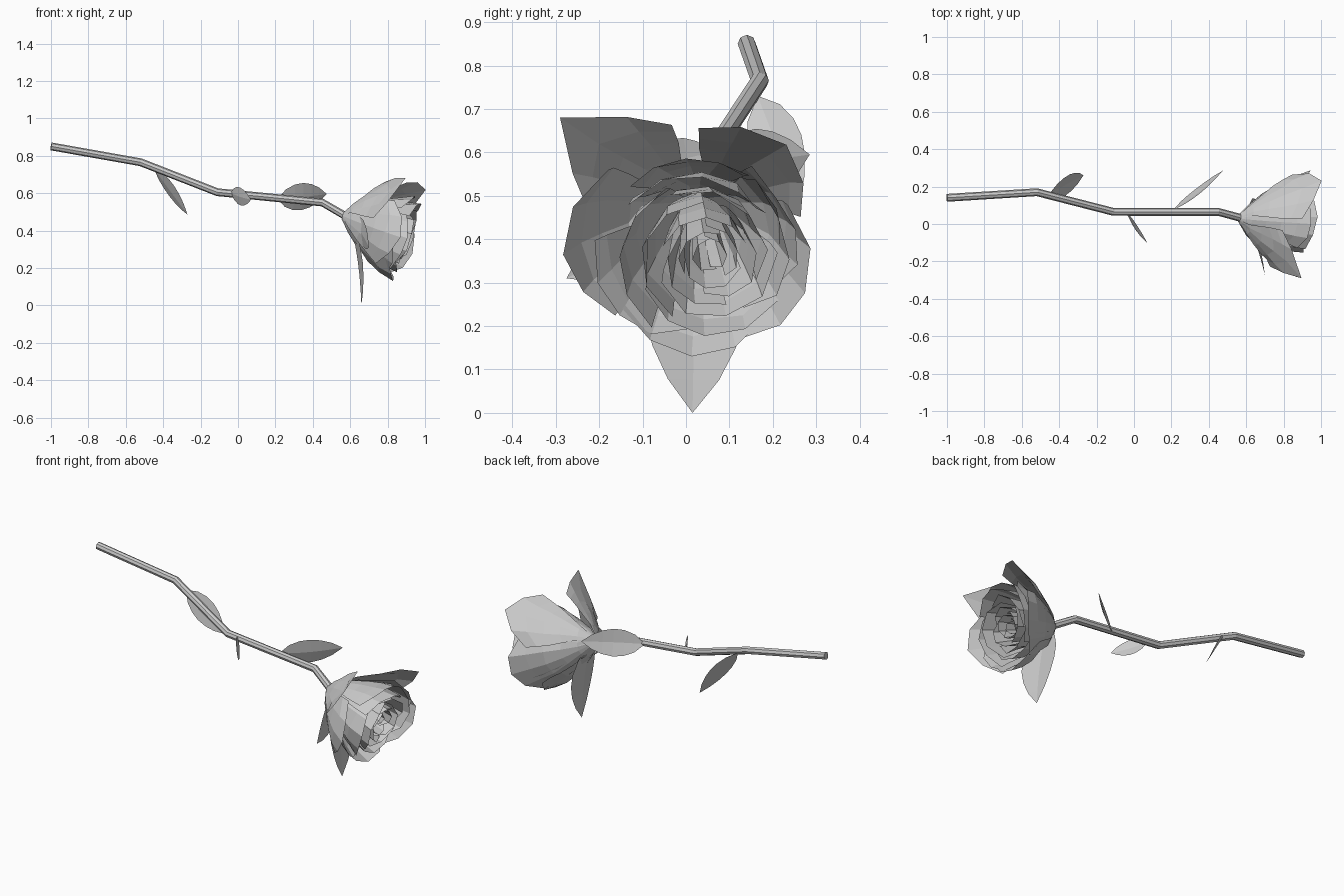
import bpy, bmesh, math, random
from mathutils import Vector

random.seed(4)
cube = bpy.data.objects.get("Cube")
if cube:
    bpy.data.objects.remove(cube, do_unlink=True)

grey = bpy.data.materials.new("plain_grey")
grey.use_nodes = True
COLOUR = (0.6, 0.6, 0.6, 1)
grey.diffuse_color = COLOUR
grey.node_tree.nodes["Principled BSDF"].inputs["Base Color"].default_value = COLOUR


def make_object(name, bm):
    mesh = bpy.data.meshes.new(name)
    bm.to_mesh(mesh)
    bm.free()
    mesh.materials.append(grey)
    obj = bpy.data.objects.new(name, mesh)
    bpy.context.collection.objects.link(obj)
    return obj


def grid_surface(name, point, cols, rows):
    """Open sheet from a function of u in -1..1 and v in 0..1."""
    bm = bmesh.new()
    verts = [[bm.verts.new(point(2 * i / cols - 1, j / rows)) for i in range(cols + 1)]
             for j in range(rows + 1)]
    for j in range(rows):
        for i in range(cols):
            bm.faces.new((verts[j][i], verts[j][i + 1], verts[j + 1][i + 1], verts[j + 1][i]))
    bmesh.ops.remove_doubles(bm, verts=bm.verts, dist=0.0005)
    return make_object(name, bm)


# Stem: a bent eight-sided tube
def tube(name, path, radius, sides=8):
    bm = bmesh.new()
    pts = [Vector(p) for p in path]
    rings = []
    for k, p in enumerate(pts):
        d = (pts[min(k + 1, len(pts) - 1)] - pts[max(k - 1, 0)]).normalized()
        side = d.cross(Vector((0, 0, 1))).normalized()
        up = side.cross(d)
        angles = [math.tau * i / sides for i in range(sides)]
        rings.append([bm.verts.new(p + radius * (side * math.cos(a) + up * math.sin(a)))
                      for a in angles])
    for a, b in zip(rings, rings[1:]):
        for i in range(sides):
            n = (i + 1) % sides
            bm.faces.new((a[i], a[n], b[n], b[i]))
    bm.faces.new(rings[0])
    bm.faces.new(rings[-1])
    bmesh.ops.recalc_face_normals(bm, faces=bm.faces)
    return make_object(name, bm)


tube("stem", [(-1, 0.14, 0.85), (-0.52, 0.17, 0.765), (-0.11, 0.065, 0.605),
              (0.45, 0.065, 0.55), (0.58, 0.03, 0.475)], 0.021)


# Leaves and sepals: pointed blades with a shallow fold and bend
def leaf(name, base, tip, normal, width, bend=0.0, peak=0.9):
    base, tip, n = Vector(base), Vector(tip), Vector(normal).normalized()
    across = (tip - base).cross(n).normalized()

    def point(u, v):
        half = width / 2 * math.sin(math.pi * v ** peak) ** 0.8 if 0 < v < 1 else 0
        lift = bend * math.sin(math.pi * v) + 0.12 * half * abs(u)
        return base.lerp(tip, v) + across * half * u + n * lift
    return grid_surface(name, point, 2, 6)


leaf("back_leaf", (-0.45, 0.165, 0.73), (-0.27, 0.26, 0.485), (0.8, -0.4, 0.45), 0.13)
leaf("upper_leaf", (0.21, 0.075, 0.57), (0.475, 0.285, 0.595), (-0.55, 0.78, 0.22), 0.15, -0.012)
leaf("small_leaf", (-0.04, 0.06, 0.6), (0.07, -0.1, 0.565), (0.83, 0.55, 0.2), 0.1, -0.008)
leaf("lower_sepal", (0.6, 0.02, 0.45), (0.66, 0.015, 0.0), (1, 0.1, 0.13), 0.24, 0.012, 0.8)
leaf("side_sepal", (0.6, 0.01, 0.46), (0.7, -0.275, 0.31), (0.9, 0.4, 0.15), 0.15, 0.01)

# Flower frame: base point, axis, and two directions across it
BASE = Vector((0.56, 0.03, 0.48))
AXIS = Vector((0.34, -0.01, -0.1)).normalized()
UP = (Vector((0, 0, 1)) - AXIS * AXIS.z).normalized()
SIDE = UP.cross(AXIS)
HEART = Vector((0, 0.035, -0.03))


def petal(name, angle, spread, reach, height, flare=0.0, drop=0.2, curve=2.2,
          wind=0.0, shift=0.0):
    """Cupped sheet around the axis; reach is its rim radius, wind spirals it inwards."""
    start = math.radians(angle)
    half = math.radians(spread)

    def point(u, v):
        a = start + half * u * min(1, 0.6 + 0.8 * v)
        w = v - drop * abs(u) ** curve * v ** 2
        s = height * w ** 1.15
        r = 0.02 + (reach - 0.02) * (0.8 * math.sin(math.pi / 2 * w) + 0.2 * w)
        r += flare * w ** 4 + wind * u * v
        wobble = 0.009 * v * min(1, reach / 0.2)
        r += random.uniform(-wobble, wobble)
        s += random.uniform(-wobble, wobble)
        across = SIDE * math.cos(a) + UP * math.sin(a)
        return BASE + AXIS * s + across * r + HEART * shift * v
    return grid_surface(name, point, 4, 5)


# Outer petals: angle, spread, reach, height, flare, drop at the corners, curve
outer = [(137, 34, 0.27, 0.28, 0.145, 0.34, 0.9),
         (50, 38, 0.25, 0.38, 0.09, 0.24, 1.1),
         (184, 42, 0.27, 0.33, 0.03, 0.2, 2),
         (268, 46, 0.24, 0.36, 0.02, 0.15, 2),
         (340, 44, 0.24, 0.4, 0.03, 0.16, 2),
         (224, 42, 0.23, 0.34, 0.02, 0.18, 2),
         (95, 44, 0.19, 0.35, 0.02, 0.15, 2),
         (12, 42, 0.22, 0.38, 0.02, 0.18, 2)]
for k, args in enumerate(outer):
    petal(f"outer_petal_{k + 1}", *args)

# Inner rings wind inwards, each petal overlapping the next
rings = [(4, 0.19, 0.37, 56, 0.6), (3, 0.145, 0.37, 74, 0.8), (3, 0.1, 0.36, 74, 1),
         (3, 0.065, 0.35, 76, 1), (2, 0.035, 0.32, 100, 1)]
for k, (count, reach, height, spread, shift) in enumerate(rings):
    for i in range(count):
        petal(f"inner_petal_{k + 1}_{i + 1}", 360 * i / count + 47 * k, spread, reach,
              height + random.uniform(-0.015, 0.015), 0.005, 0.1, 2.2, reach * 0.12, shift)
